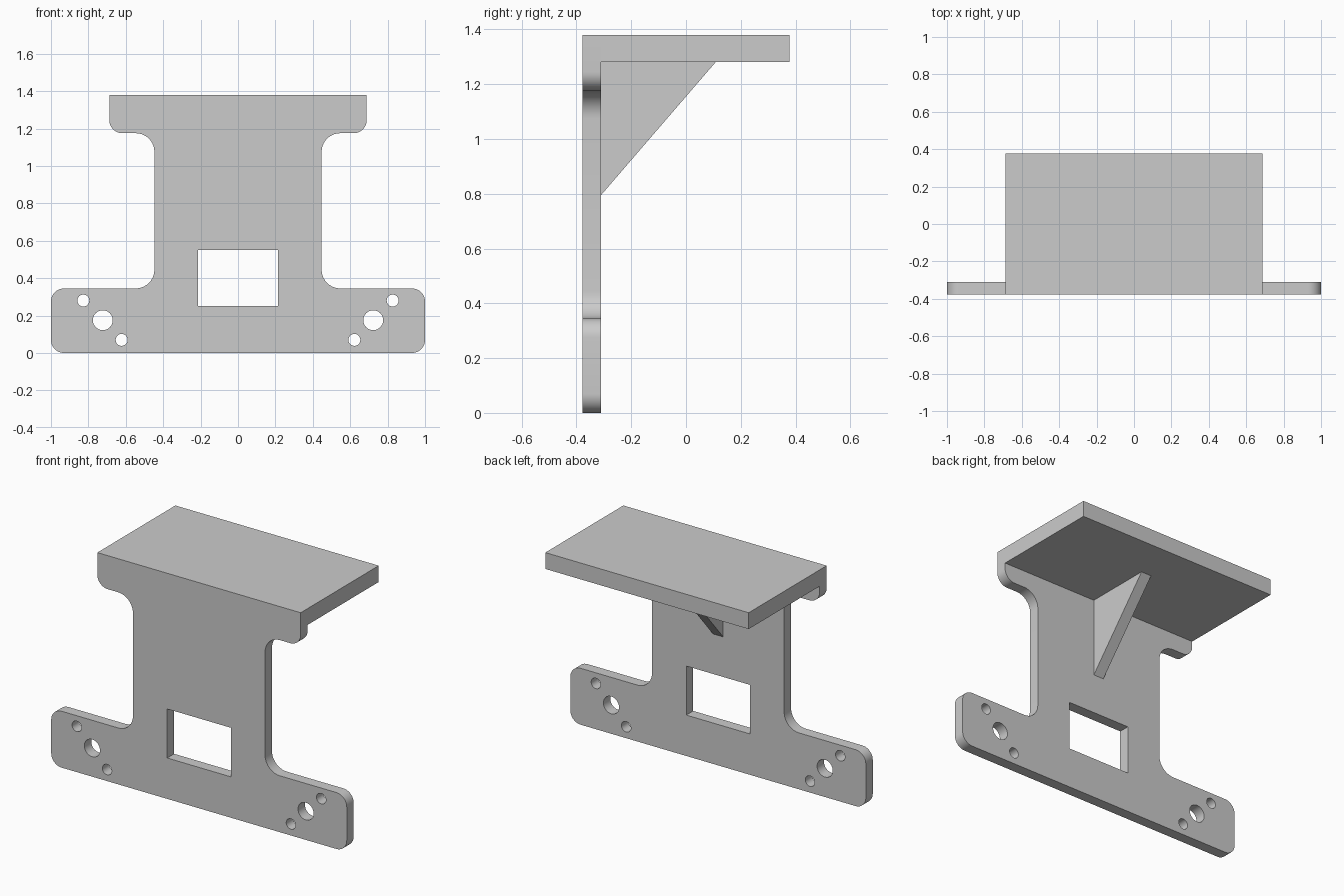
import bpy
import bmesh
import math
from mathutils import Vector, Matrix

cube = bpy.data.objects.get("Cube")
if cube:
    bpy.data.objects.remove(cube, do_unlink=True)

FRONT, PLATE_BACK, SHELF_BACK = -0.377, -0.31, 0.377
SHELF_LOW, TOP = 1.28, 1.38
SHELF_HALF = 0.688

grey = bpy.data.materials.new("light grey")
grey.use_nodes = True
colour = (0.6, 0.6, 0.6, 1)
grey.diffuse_color = colour
grey.node_tree.nodes["Principled BSDF"].inputs["Base Color"].default_value = colour


def rounded(corners, steps=10):
    """Outline through (x, y, radius) corners, each right angle filleted."""
    points = []
    for i, (x, y, r) in enumerate(corners):
        p = Vector((x, y))
        if r == 0:
            points.append(p)
            continue
        a = (Vector(corners[i - 1][:2]) - p).normalized() * r
        b = (Vector(corners[(i + 1) % len(corners)][:2]) - p).normalized() * r
        for k in range(steps + 1):
            t = k / steps * math.pi / 2
            points.append(p + a * (1 - math.sin(t)) + b * (1 - math.cos(t)))
    return points


def circle(x, y, r, sides=32):
    return [Vector((x + r * math.cos(k * math.tau / sides),
                    y + r * math.sin(k * math.tau / sides))) for k in range(sides)]


def extrude(name, outlines, depth, matrix):
    """Solid from a flat outline with holes, extruded evenly about its plane."""
    curve = bpy.data.curves.new(name + "_profile", "CURVE")
    curve.dimensions = "2D"
    curve.fill_mode = "BOTH"
    curve.extrude = depth / 2
    for outline in outlines:
        spline = curve.splines.new("POLY")
        spline.points.add(len(outline) - 1)
        for point, co in zip(spline.points, outline):
            point.co = (co[0], co[1], 0, 1)
        spline.use_cyclic_u = True
    helper = bpy.data.objects.new(name + "_profile", curve)
    bpy.context.collection.objects.link(helper)
    graph = bpy.context.evaluated_depsgraph_get()
    mesh = bpy.data.meshes.new_from_object(helper.evaluated_get(graph))
    bpy.data.objects.remove(helper, do_unlink=True)
    bpy.data.curves.remove(curve)

    bm = bmesh.new()
    bm.from_mesh(mesh)
    bmesh.ops.remove_doubles(bm, verts=bm.verts, dist=0.0001)
    bmesh.ops.transform(bm, matrix=matrix, verts=bm.verts)
    bmesh.ops.recalc_face_normals(bm, faces=bm.faces)
    bm.to_mesh(mesh)
    bm.free()
    mesh.name = name
    mesh.materials.clear()
    mesh.materials.append(grey)
    obj = bpy.data.objects.new(name, mesh)
    bpy.context.collection.objects.link(obj)
    bpy.ops.object.select_all(action="DESELECT")
    obj.select_set(True)
    bpy.context.view_layer.objects.active = obj
    bpy.ops.object.shade_smooth_by_angle(angle=math.radians(30))
    return obj


# Upright plate: mirrored outline, window and mounting holes
half = [(1, 0, 0.07), (1, 0.345, 0.07), (0.447, 0.345, 0.1),
        (0.447, 1.175, 0.1), (SHELF_HALF, 1.175, 0.07), (SHELF_HALF, TOP, 0)]
outlines = [rounded(half + [(-x, y, r) for x, y, r in reversed(half)])]
outlines.append([(-0.215, 0.25), (0.215, 0.25), (0.215, 0.55), (-0.215, 0.55)])
for side in (-1, 1):
    for x, z, r in ((0.723, 0.175, 0.053), (0.827, 0.28, 0.032), (0.622, 0.07, 0.032)):
        outlines.append(circle(side * x, z, r))
upright = Matrix.Translation((0, (FRONT + PLATE_BACK) / 2, 0)) @ Matrix.Rotation(math.pi / 2, 4, "X")
extrude("upright_plate", outlines, PLATE_BACK - FRONT, upright)

# Shelf reaching back from the top of the plate
shelf = [(-SHELF_HALF, PLATE_BACK), (SHELF_HALF, PLATE_BACK),
         (SHELF_HALF, SHELF_BACK), (-SHELF_HALF, SHELF_BACK)]
extrude("shelf", [shelf], TOP - SHELF_LOW, Matrix.Translation((0, 0, (TOP + SHELF_LOW) / 2)))

# Triangular brace under the shelf; profile axes map to y and z
brace = [(PLATE_BACK, 0.795), (0.108, SHELF_LOW), (PLATE_BACK, SHELF_LOW)]
sideways = Matrix(((0, 0, 1, 0), (1, 0, 0, 0), (0, 1, 0, 0), (0, 0, 0, 1)))
extrude("brace", [brace], 0.07, sideways)
